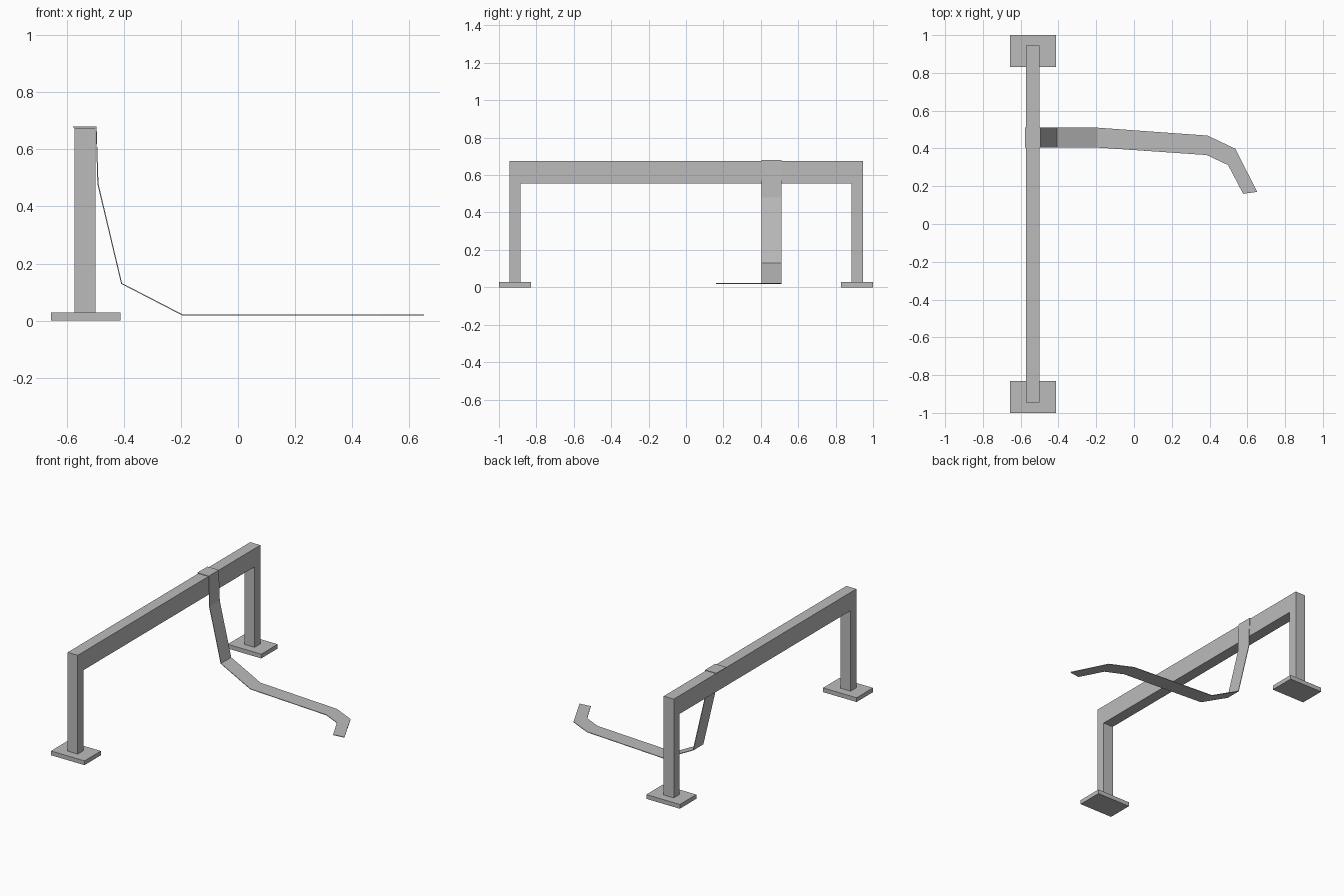
import bpy, bmesh

if "Cube" in bpy.data.objects:
    bpy.data.objects.remove(bpy.data.objects["Cube"])

grey = bpy.data.materials.new("light_grey")
grey.diffuse_color = (0.5, 0.5, 0.5, 1)
grey.use_nodes = True
grey.node_tree.nodes["Principled BSDF"].inputs["Base Color"].default_value = grey.diffuse_color


def make_object(name, bm):
    bmesh.ops.recalc_face_normals(bm, faces=bm.faces)
    mesh = bpy.data.meshes.new(name)
    bm.to_mesh(mesh)
    bm.free()
    mesh.materials.append(grey)
    obj = bpy.data.objects.new(name, mesh)
    bpy.context.collection.objects.link(obj)
    return obj


# Beam and legs: one arch profile in the y-z plane, extruded along x
half = [(0.945, 0.675), (0.945, 0.028), (0.885, 0.028), (0.885, 0.555)]
profile = half + [(-y, z) for y, z in reversed(half)]
bm = bmesh.new()
face = bm.faces.new([bm.verts.new((-0.573, y, z)) for y, z in profile])
ext = bmesh.ops.extrude_face_region(bm, geom=[face])
verts = [g for g in ext["geom"] if isinstance(g, bmesh.types.BMVert)]
bmesh.ops.translate(bm, verts=verts, vec=(0.073, 0, 0))
make_object("arch_frame", bm)

# Foot plates
for name, side in (("front_foot", -1), ("back_foot", 1)):
    bm = bmesh.new()
    bmesh.ops.create_cube(bm, size=1)
    bmesh.ops.scale(bm, verts=bm.verts, vec=(0.243, 0.17, 0.028))
    bmesh.ops.translate(bm, verts=bm.verts, vec=(-0.534, side * 0.915, 0.014))
    make_object(name, bm)

# Strap: pairs of near and far edge points, draped over the beam and along the floor
near, far = 0.405, 0.51
edges = [((x, near, z), (x, far, z)) for x, z in
         [(-0.578, 0.678), (-0.497, 0.678), (-0.491, 0.48), (-0.408, 0.13), (-0.195, 0.02)]]
edges += [((0.385, 0.365, 0.02), (0.39, 0.468, 0.02)),
          ((0.498, 0.312, 0.02), (0.537, 0.398, 0.02)),
          ((0.578, 0.16, 0.02), (0.652, 0.17, 0.02))]
bm = bmesh.new()
rows = [[bm.verts.new(p) for p in pair] for pair in edges]
for a, b in zip(rows, rows[1:]):
    bm.faces.new((a[0], b[0], b[1], a[1]))
strap = make_object("strap", bm)
thick = strap.modifiers.new("thickness", 'SOLIDIFY')
thick.thickness = 0.004
thick.offset = 0
